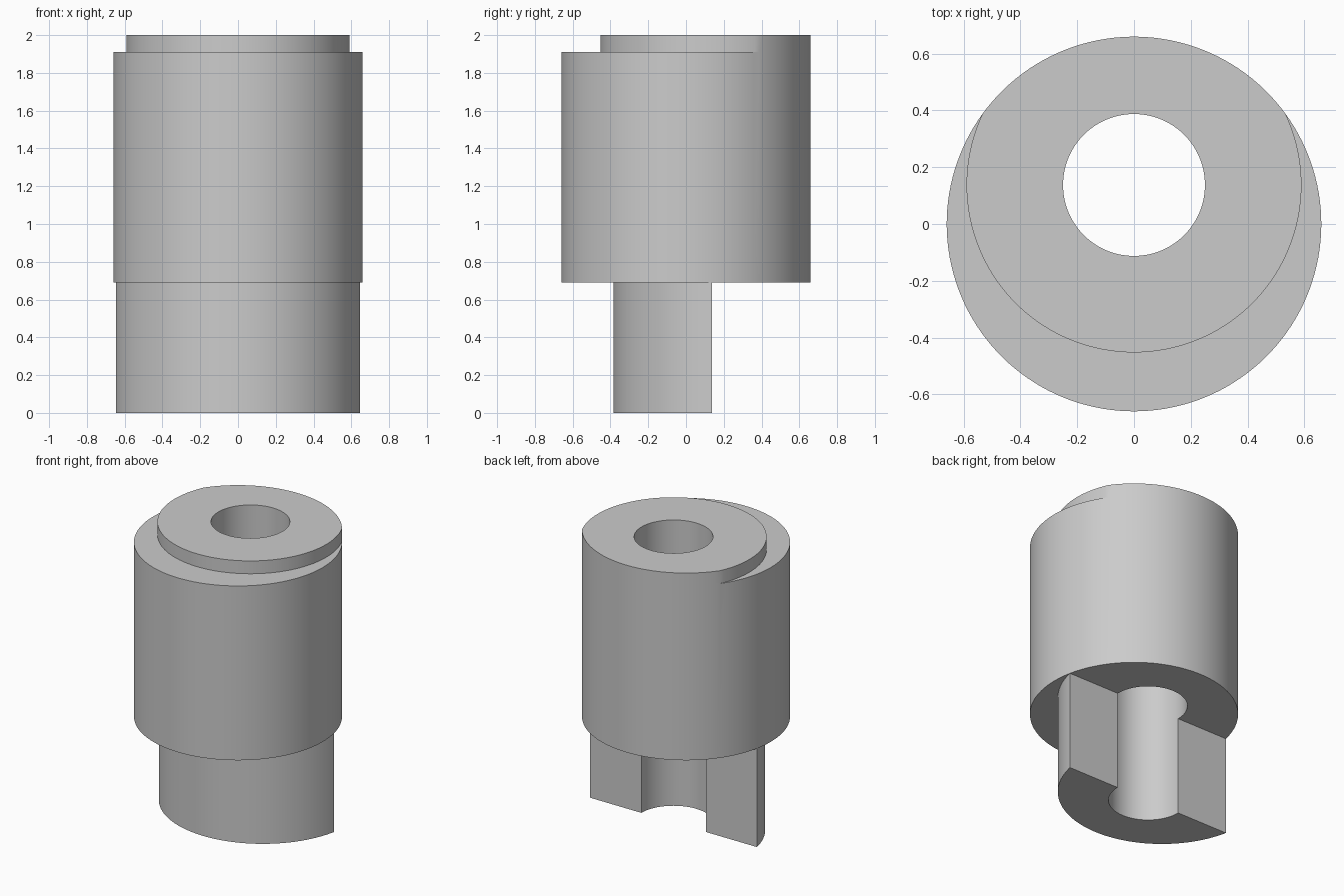
import bpy
import bmesh
from math import pi, sin, cos, atan2, sqrt, radians

cube = bpy.data.objects.get("Cube")
if cube:
    bpy.data.objects.remove(cube)

# Main dimensions
BODY_R, CAP_R, BORE_R = 0.66, 0.59, 0.25
OFFSET = 0.1375                       # bore and cap centre, also the lug's flat
LUG_TOP, LEDGE, TOP = 0.69, 1.91, 2.0
STEP = radians(2.5)


def arc(cy, r, a0, a1):
    """Points along an arc centred on (0, cy)."""
    n = max(2, round(abs(a1 - a0) / STEP))
    return [(r * cos(a0 + (a1 - a0) * i / n), cy + r * sin(a0 + (a1 - a0) * i / n))
            for i in range(n + 1)]


bm = bmesh.new()


def wall(points, z0, z1):
    low = [bm.verts.new((x, y, z0)) for x, y in points]
    high = [bm.verts.new((x, y, z1)) for x, y in points]
    for i in range(len(points) - 1):
        bm.faces.new((low[i], low[i + 1], high[i + 1], high[i]))


def flat(z, *paths):
    """Horizontal face bounded by paths that join end to end."""
    points = []
    for path in paths:
        for p in path:
            if all(abs(p[0] - q[0]) + abs(p[1] - q[1]) > 1e-5 for q in points):
                points.append(p)
    bm.faces.new([bm.verts.new((x, y, z)) for x, y in points])


# Angles where the lug and the cap meet the body circle
lug_a = atan2(OFFSET, sqrt(BODY_R ** 2 - OFFSET ** 2))
meet_y = (BODY_R ** 2 - CAP_R ** 2 + OFFSET ** 2) / (2 * OFFSET)
meet_x = sqrt(BODY_R ** 2 - meet_y ** 2)
meet_a = atan2(meet_y, meet_x)
cap_a = atan2(meet_y - OFFSET, meet_x)

# Outline pieces, all counter-clockwise
body_right = arc(0, BODY_R, lug_a, meet_a)
body_back = arc(0, BODY_R, meet_a, pi - meet_a)
body_left = arc(0, BODY_R, pi - meet_a, pi - lug_a)
body_front = arc(0, BODY_R, pi - lug_a, 2 * pi + lug_a)
cap_right = arc(OFFSET, CAP_R, 0, cap_a)
cap_left = arc(OFFSET, CAP_R, pi - cap_a, pi)
cap_front = arc(OFFSET, CAP_R, pi, 2 * pi)
bore_back = arc(OFFSET, BORE_R, 0, pi)
bore_front = arc(OFFSET, BORE_R, pi, 2 * pi)
lug_front = arc(2 * OFFSET, BODY_R, pi + lug_a, 2 * pi - lug_a)

# Body wall and bore
for piece in (body_right, body_back, body_left, body_front):
    wall(piece, LUG_TOP, LEDGE)
for piece in (bore_back, bore_front):
    wall(piece, LUG_TOP, TOP)

# Eccentric cap, flush with the body at the back
for piece in (cap_right, body_back, cap_left, cap_front):
    wall(piece, LEDGE, TOP)
flat(LEDGE, body_left, body_front, body_right, cap_right[::-1],
     cap_front[::-1], cap_left[::-1])
flat(TOP, cap_front, bore_front[::-1])
flat(TOP, cap_right, body_back, cap_left, bore_back[::-1])

# Drive lug below, with half of the bore running through its flat
wall(lug_front, 0, LUG_TOP)
wall(bore_front, 0, LUG_TOP)
for a, b in ((lug_front[0], bore_front[0]), (bore_front[-1], lug_front[-1])):
    wall([a, b], 0, LUG_TOP)
flat(0, lug_front, bore_front[::-1])

# Underside of the body around the lug
flat(LUG_TOP, body_front, lug_front[::-1])
flat(LUG_TOP, body_right, body_back, body_left, bore_back[::-1])

bmesh.ops.remove_doubles(bm, verts=bm.verts[:], dist=1e-4)
bmesh.ops.recalc_face_normals(bm, faces=bm.faces[:])
bmesh.ops.triangulate(bm, faces=[f for f in bm.faces if len(f.verts) > 4],
                      ngon_method='EAR_CLIP')

mesh = bpy.data.meshes.new("eccentric_coupling")
bm.to_mesh(mesh)
bm.free()
part = bpy.data.objects.new("eccentric_coupling", mesh)
bpy.context.collection.objects.link(part)

# Plain grey metal
grey = bpy.data.materials.new("grey_metal")
grey.use_nodes = True
colour = (0.6, 0.6, 0.6, 1)
grey.diffuse_color = colour
grey.node_tree.nodes["Principled BSDF"].inputs["Base Color"].default_value = colour
mesh.materials.append(grey)

bpy.ops.object.select_all(action='DESELECT')
part.select_set(True)
bpy.context.view_layer.objects.active = part
bpy.ops.object.shade_smooth_by_angle(angle=radians(20))
